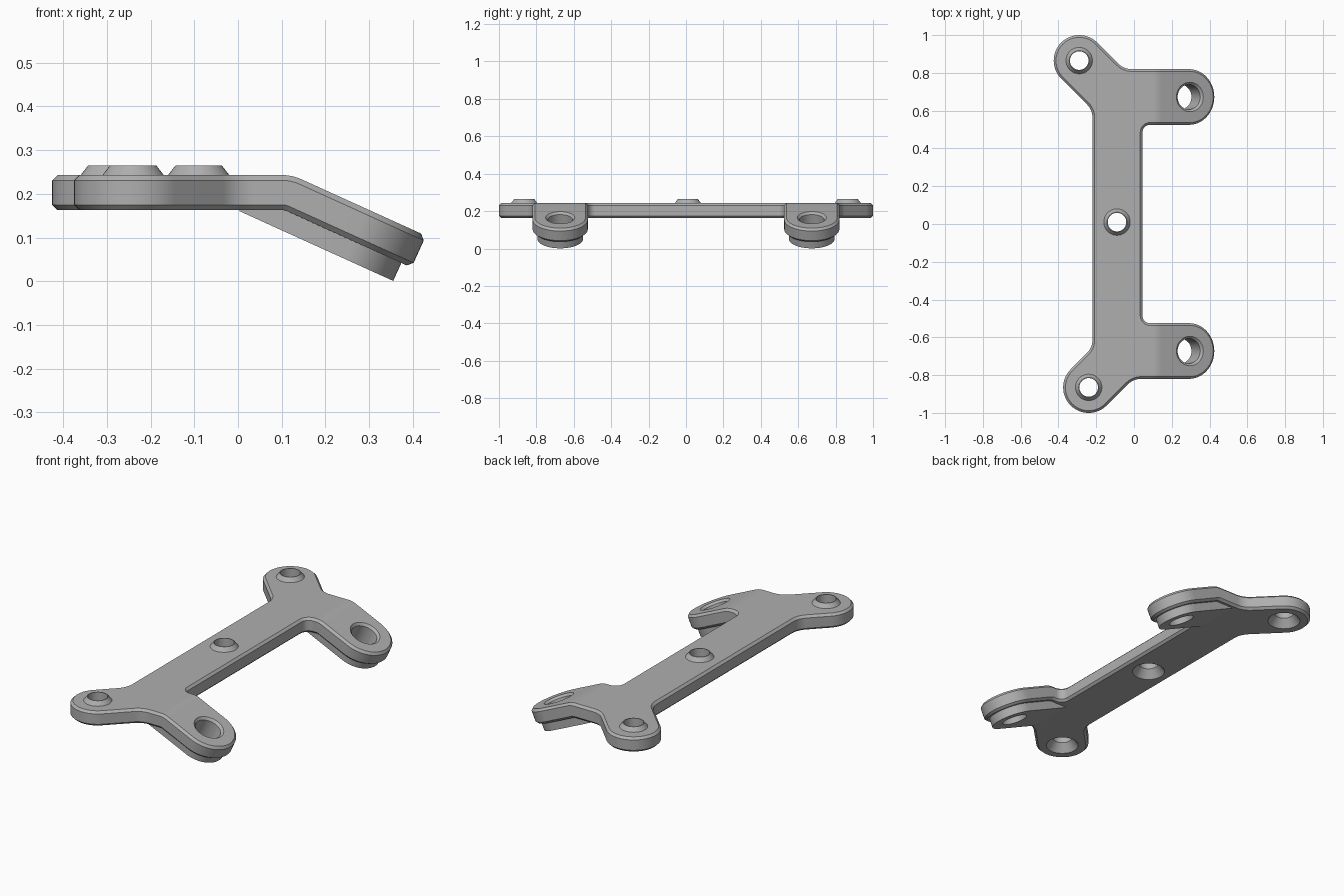
import bpy, bmesh
from math import sin, cos, tan, pi, radians
from mathutils import Matrix, Vector

if "Cube" in bpy.data.objects:
    bpy.data.objects.remove(bpy.data.objects["Cube"])

BOTTOM, TOP, CHAMFER = 0.163, 0.243, 0.012
TILT = radians(24.4)            # downward slope of the lugs
BEND_X, BEND_Z = 0.1, 0.133     # axis of the bend
BEND_LEN = 0.07 * TILT          # flat length used up by the bend
LUG_Y, LUG_R, LUG_D = 0.6725, 0.1475, 0.165
LUG_X = BEND_X + BEND_LEN + LUG_D
TIP = LUG_X + LUG_R
HOLE_R, PAD_R = 0.066, 0.122

grey = bpy.data.materials.new("grey_metal")
grey.use_nodes = True
grey.diffuse_color = (0.43, 0.43, 0.43, 1)
grey.node_tree.nodes["Principled BSDF"].inputs["Base Color"].default_value = grey.diffuse_color


def rounded(corners, steps=14):
    """Outline through (x, y, radius) corners, each rounded by an arc."""
    out = []
    for i, (x, y, r) in enumerate(corners):
        p = Vector((x, y))
        if r == 0:
            out.append(p)
            continue
        a = (Vector(corners[i - 1][:2]) - p).normalized()
        b = (Vector(corners[(i + 1) % len(corners)][:2]) - p).normalized()
        half = a.angle(b) / 2
        centre = p + (a + b).normalized() * r / sin(half)
        start = p + a * r / tan(half) - centre
        end = p + b * r / tan(half) - centre
        sweep = pi - 2 * half
        for k in range(steps + 1):
            f = k / steps
            q = centre + (start * sin((1 - f) * sweep) + end * sin(f * sweep)) / sin(sweep)
            if not out or (q - out[-1]).length > 1e-3:
                out.append(q)
    return out


def inset(points, depth):
    """Move a counter-clockwise outline inwards."""
    out = []
    for i, p in enumerate(points):
        q = points[(i + 1) % len(points)]
        t = ((p - points[i - 1]).normalized() + (q - p).normalized()).normalized()
        out.append(p + Vector((-t.y, t.x)) * depth)
    return out


def circle(x, y, r, n=40):
    return [Vector((x + r * cos(2 * pi * i / n), y + r * sin(2 * pi * i / n))) for i in range(n)]


def solid(outline, levels, holes):
    """Prism with (inset, z) levels and round holes (x, y, [(radius, z), ...])."""
    bm = bmesh.new()
    walls = [[(inset(outline, d), z) for d, z in levels]]
    walls += [[(circle(x, y, r), z) for r, z in profile] for x, y, profile in holes]
    caps = ([], [])
    for wall in walls:
        rings = [[bm.verts.new((p.x, p.y, z)) for p in pts] for pts, z in wall]
        for lo, hi in zip(rings, rings[1:]):
            for i in range(len(lo)):
                bm.faces.new((lo[i - 1], lo[i], hi[i], hi[i - 1]))
        for cap, ring in zip(caps, (rings[0], rings[-1])):
            cap += [bm.edges.get((ring[i - 1], ring[i])) for i in range(len(ring))]
    for cap in caps:
        bmesh.ops.triangle_fill(bm, use_beauty=True, edges=cap, normal=(0, 0, 1))
    bmesh.ops.recalc_face_normals(bm, faces=bm.faces[:])
    return bm


def to_object(name, bm):
    mesh = bpy.data.meshes.new(name)
    bm.to_mesh(mesh)
    bm.free()
    mesh.materials.append(grey)
    obj = bpy.data.objects.new(name, mesh)
    bpy.context.collection.objects.link(obj)
    bpy.ops.object.select_all(action='DESELECT')
    obj.select_set(True)
    bpy.context.view_layer.objects.active = obj
    bpy.ops.object.shade_smooth_by_angle(angle=radians(30))


# Flat plate with two round ears and two lugs, chamfered top and bottom
outline = rounded([
    (-0.22, -0.654, 0.1), (-0.431, -0.865, 0.135), (-0.24, -1.056, 0.135), (-0.004, -0.82, 0.1),
    (TIP, -LUG_Y - LUG_R, LUG_R), (TIP, -LUG_Y + LUG_R, LUG_R), (0.045, -0.525, 0.04),
    (0.045, 0.525, 0.04), (TIP, LUG_Y - LUG_R, LUG_R), (TIP, LUG_Y + LUG_R, LUG_R),
    (-0.054, 0.82, 0.1), (-0.29, 1.056, 0.135), (-0.481, 0.865, 0.135), (-0.22, 0.604, 0.1),
])
# Raised collars countersunk from below, and plain lug holes
collar = [(0.083, BOTTOM), (0.049, 0.207), (0.049, 0.265), (0.053, 0.265), (0.07, TOP)]
lug_hole = [(HOLE_R, BOTTOM), (HOLE_R, TOP - CHAMFER), (HOLE_R + CHAMFER, TOP)]
holes = [(-0.29, 0.865, collar), (-0.09, 0.01, collar), (-0.24, -0.865, collar),
         (LUG_X, LUG_Y, lug_hole), (LUG_X, -LUG_Y, lug_hole)]
plate = solid(outline, [(CHAMFER, BOTTOM), (0, BOTTOM + CHAMFER),
                        (0, TOP - CHAMFER), (CHAMFER, TOP)], holes)

# Cut across the lugs, then bend them down
for i in range(7):
    bmesh.ops.bisect_plane(plate, geom=plate.verts[:] + plate.edges[:] + plate.faces[:],
                           plane_co=(BEND_X + BEND_LEN * i / 6, 0, 0), plane_no=(1, 0, 0))
for v in plate.verts:
    t = v.co.x - BEND_X
    if t > 0:
        phi = min(t / BEND_LEN, 1) * TILT
        d = max(t - BEND_LEN, 0)
        h = v.co.z - BEND_Z
        v.co.x = BEND_X + h * sin(phi) + d * cos(TILT)
        v.co.z = BEND_Z + h * cos(phi) - d * sin(TILT)
to_object("mounting_plate", plate)

# Sloping pads under the lugs, with matching holes
pad_end = LUG_D + PAD_R
pad_outline = rounded([(-0.1, -PAD_R, 0), (pad_end, -PAD_R, PAD_R),
                       (pad_end, PAD_R, PAD_R), (-0.1, PAD_R, 0)])
PAD_LOW, PAD_HIGH = -0.015, 0.031
for name, y in (("front_lug_pad", -LUG_Y), ("back_lug_pad", LUG_Y)):
    pad = solid(pad_outline, [(0, PAD_LOW), (0, PAD_HIGH)],
                [(LUG_D, 0, [(HOLE_R, PAD_LOW), (HOLE_R, PAD_HIGH)])])
    pad.transform(Matrix.Translation((BEND_X, y, BEND_Z)) @ Matrix.Rotation(TILT, 4, 'Y'))
    to_object(name, pad)
